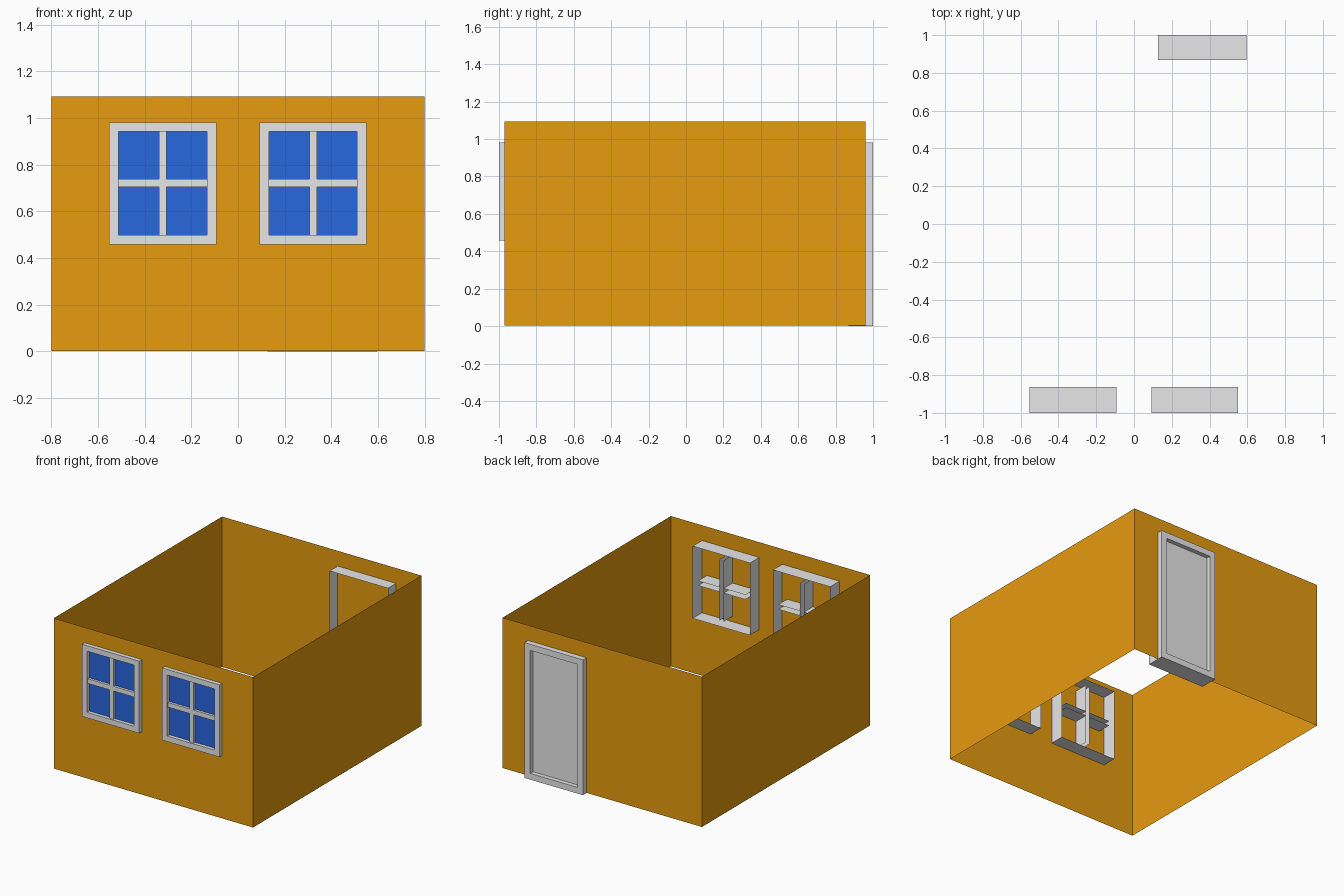
import bpy, bmesh

if "Cube" in bpy.data.objects:
    bpy.data.objects.remove(bpy.data.objects["Cube"])


def material(name, rgb):
    m = bpy.data.materials.new(name)
    m.diffuse_color = (*rgb, 1)
    m.use_nodes = True
    m.node_tree.nodes["Principled BSDF"].inputs["Base Color"].default_value = m.diffuse_color
    return m


ORANGE = material("orange_wall", (0.8, 0.33, 0.005))
GREY = material("light_grey_trim", (0.8, 0.8, 0.8))
BLUE = material("blue_glass", (0.02, 0.135, 0.74))


def finish(bm, name, mats):
    bmesh.ops.recalc_face_normals(bm, faces=bm.faces)
    me = bpy.data.meshes.new(name)
    bm.to_mesh(me)
    bm.free()
    for m in mats:
        me.materials.append(m)
    ob = bpy.data.objects.new(name, me)
    bpy.context.collection.objects.link(ob)
    return ob


def loft(bm, rings, closed=True):
    """Join successive point rows with quads; returns the vertex rows."""
    rows = [[bm.verts.new(p) for p in r] for r in rings]
    for a, b in zip(rows, rows[1:]):
        n = len(a)
        for i in range(n if closed else n - 1):
            j = (i + 1) % n
            bm.faces.new((a[i], a[j], b[j], b[i]))
    return rows


def framed_panel(name, x0, x1, z0, z1, steps, panel_mat):
    """Open-backed frame: steps are (inset, y) rings, the last one is capped."""
    bm = bmesh.new()
    rings = [[(x0 + d, y, z0 + d), (x1 - d, y, z0 + d),
              (x1 - d, y, z1 - d), (x0 + d, y, z1 - d)] for d, y in steps]
    rows = loft(bm, rings)
    bm.faces.new(rows[-1]).material_index = 1
    return finish(bm, name, [GREY, panel_mat])


def bar(name, x0, x1, z0, z1, vertical):
    """Glazing bar: a thin channel, open towards the room."""
    front, back = -0.992, -0.868
    bm = bmesh.new()
    if vertical:
        prof = [(x0, back), (x0, front), (x1, front), (x1, back)]
        rings = [[(x, y, z) for x, y in prof] for z in (z0, z1)]
    else:
        prof = [(z0, back), (z0, front), (z1, front), (z1, back)]
        rings = [[(x, y, z) for z, y in prof] for x in (x0, x1)]
    loft(bm, rings, closed=False)
    return finish(bm, name, [GREY])


# Walls: four thin sheets, open above and below
bm = bmesh.new()
loft(bm, [[(-0.8, -0.97, z), (0.8, -0.97, z), (0.8, 0.96, z), (-0.8, 0.96, z)]
          for z in (0.002, 1.093)])
finish(bm, "walls", [ORANGE])

# Two front windows with crossed glazing bars
for side, x0 in (("left", -0.552), ("right", 0.092)):
    x1, z0, z1 = x0 + 0.459, 0.458, 0.982
    framed_panel(side + "_window_frame", x0, x1, z0, z1,
                 [(0, -0.864), (0, -1.0), (0.04, -1.0), (0.04, -0.974)], BLUE)
    cx, h = (x0 + x1) / 2, 0.016
    bar(side + "_window_upright", cx - h, cx + h, z0 + 0.04, z1 - 0.04, True)
    for k, (a, b) in enumerate(((x0 + 0.04, cx - h), (cx + h, x1 - 0.04))):
        bar(f"{side}_window_crossbar_{k + 1}", a, b, 0.705, 0.739, False)

# Back door: deep frame with a recessed panel
framed_panel("door", 0.127, 0.596, 0, 0.982,
             [(0, 0.868), (0, 1.0), (0.045, 1.0), (0.045, 0.968)], GREY)
